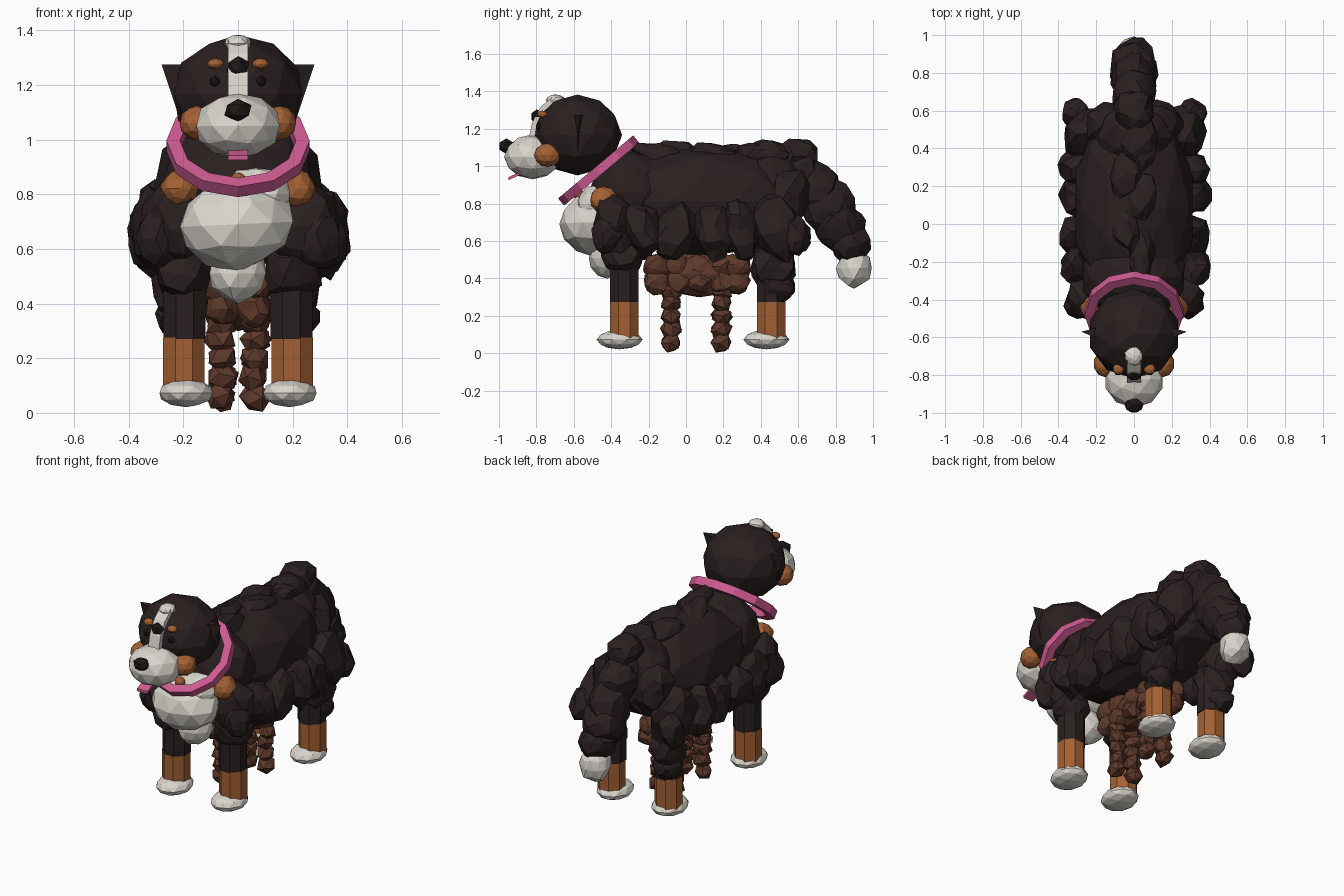
import bpy, bmesh, math, random
from mathutils import Vector, Matrix, Euler

random.seed(7)
cube = bpy.data.objects.get("Cube")
if cube:
    bpy.data.objects.remove(cube)


def material(name, r, g, b):
    m = bpy.data.materials.new(name)
    m.use_nodes = True
    m.diffuse_color = (r, g, b, 1)
    m.node_tree.nodes["Principled BSDF"].inputs["Base Color"].default_value = (r, g, b, 1)
    return m


DARK = material("dark fur", 0.023, 0.014, 0.014)
BLACK = material("nose black", 0.014, 0.009, 0.009)
WHITE = material("white fur", 0.7, 0.67, 0.61)
TAN = material("tan fur", 0.37, 0.118, 0.033)
BROWN = material("brown curls", 0.11, 0.04, 0.023)
PINK = material("pink", 0.62, 0.105, 0.29)


def finish(name, bm, mat):
    bmesh.ops.recalc_face_normals(bm, faces=bm.faces)
    me = bpy.data.meshes.new(name)
    bm.to_mesh(me)
    bm.free()
    me.materials.append(mat)
    ob = bpy.data.objects.new(name, me)
    bpy.context.collection.objects.link(ob)
    return ob


def blobs(name, mat, items, jitter=0.0, sub=2, spin=0.0):
    """Faceted ellipsoids given as (location, radii), gathered in one object."""
    bm = bmesh.new()
    for loc, radii in items:
        turn = Euler([random.uniform(-spin, spin) for _ in range(3)]).to_matrix()
        new = bmesh.ops.create_icosphere(bm, subdivisions=sub, radius=1)["verts"]
        for v in new:
            p = v.co * (1 + random.uniform(-jitter, jitter))
            p = Vector((p.x * radii[0], p.y * radii[1], p.z * radii[2]))
            v.co = turn @ p + Vector(loc)
    return finish(name, bm, mat)


def both(items):
    """Mirror blob items across the middle."""
    return items + [((-l[0], l[1], l[2]), r) for l, r in items]


def tube(name, mat, x, y, z0, z1, r, sides=8):
    bm = bmesh.new()
    bmesh.ops.create_cone(bm, cap_ends=True, segments=sides, radius1=r, radius2=r,
                          depth=z1 - z0, matrix=Matrix.Translation((x, y, (z0 + z1) / 2))
                          @ Matrix.Rotation(math.pi / sides, 4, 'Z'))
    return finish(name, bm, mat)


def hull(name, mat, points):
    bm = bmesh.new()
    for p in points:
        bm.verts.new(p)
    bmesh.ops.convex_hull(bm, input=bm.verts)
    return finish(name, bm, mat)


# Torso: long ellipsoid, filled out at the neck and rump
blobs("body", DARK, [((0, 0.09, 0.81), (0.325, 0.58, 0.295))])
blobs("neck", DARK, [((0, -0.28, 0.86), (0.28, 0.24, 0.23))], 0.02)
blobs("rump", DARK, [((0, 0.46, 0.87), (0.22, 0.2, 0.24))], 0.04)

# Shaggy coat along the flanks, shoulders, haunches and spine
flank = [((0.3, y, 0.66), (0.1, r, 0.155))
         for y, r in ((-0.23, 0.1), (-0.06, 0.1), (0.15, 0.11), (0.3, 0.09))]
blobs("flank_fur", DARK, both(flank), 0.18, 2, 0.3)
shoulder = [((0.24, -0.38, 0.69), (0.12, 0.12, 0.17)),
            ((0.29, -0.42, 0.64), (0.08, 0.08, 0.12)),
            ((0.2, -0.34, 0.52), (0.11, 0.12, 0.11))]
blobs("shoulder_fur", DARK, both(shoulder), 0.13, 2, 0.25)
haunch = [((0.25, 0.48, 0.66), (0.12, 0.14, 0.19)),
          ((0.14, 0.54, 0.84), (0.12, 0.11, 0.16)),
          ((0.31, 0.58, 0.63), (0.08, 0.08, 0.11)),
          ((0.21, 0.47, 0.47), (0.1, 0.12, 0.14)),
          ((0.22, 0.5, 0.35), (0.08, 0.09, 0.075))]
blobs("haunch_fur", DARK, both(haunch), 0.14, 2, 0.3)
spine = [((0.04 * (-1) ** i, -0.15 + 0.14 * i, 1.06), (0.075, 0.14, 0.065))
         for i in range(5)]
blobs("spine_fur", DARK, spine, 0.18, 2, 0.35)
blobs("rump_fur", DARK, [((0, 0.6, 1.06), (0.1, 0.11, 0.1)),
                         ((0.03, 0.45, 1.06), (0.1, 0.12, 0.08))], 0.15, 2, 0.3)

# Chest bib and tan shoulder patches
blobs("chest", WHITE, [((-0.005, -0.5, 0.69), (0.215, 0.175, 0.165)),
                       ((0.06, -0.48, 0.79), (0.14, 0.11, 0.11))], 0.05, 2, 0.1)
blobs("lower_chest", WHITE, [((0, -0.42, 0.51), (0.105, 0.1, 0.105))], 0.07)
blobs("shoulder_patch", TAN, both([((0.215, -0.44, 0.82), (0.07, 0.075, 0.068))]), 0.08)
blobs("throat_patch", TAN, [((0, -0.575, 0.85), (0.03, 0.03, 0.03))])

# Legs with stockings and paws
for end, y, paw_y in (("front", -0.33, -0.355), ("hind", 0.455, 0.43)):
    for side, s in (("left", 1), ("right", -1)):
        tube(f"{end}_{side}_upper_leg", DARK, s * 0.195, y, 0.27, 0.56, 0.083)
        tube(f"{end}_{side}_stocking", TAN, s * 0.198, y, 0.08, 0.275, 0.082)
        blobs(f"{end}_{side}_paw", WHITE, [((s * 0.19, paw_y, 0.073), (0.102, 0.123, 0.052))])

# Bushy tail curving down to a white tip
tail = [((0, 0.61, 0.95), (0.1, 0.12, 0.15)), ((0, 0.69, 0.88), (0.12, 0.13, 0.15)),
        ((0, 0.76, 0.78), (0.125, 0.14, 0.15)), ((0, 0.82, 0.68), (0.125, 0.14, 0.13)),
        ((0, 0.875, 0.59), (0.11, 0.11, 0.11))]
blobs("tail", DARK, tail, 0.12, 2, 0.4)
blobs("tail_tip", WHITE, [((0, 0.9, 0.455), (0.09, 0.095, 0.105))], 0.09)

# Curly brown bundle beneath the belly, on four knobbly supports
curls = [((x, y, z), (0.062, 0.075, 0.07))
         for x in (-0.06, 0.06) for y in (-0.15, -0.04, 0.08, 0.19, 0.27) for z in (0.385, 0.46)]
blobs("belly_curls", BROWN, curls, 0.15, 2, 0.6)
blobs("belly_core", BROWN, [((0, 0.07, 0.42), (0.12, 0.26, 0.12))], 0.06)
knobs = [((0.063 + random.uniform(-0.012, 0.012), y, z), (0.057, 0.06, 0.055))
         for y in (-0.08, 0.19) for z in (0.058, 0.13, 0.2, 0.27, 0.33)]
blobs("curly_supports", BROWN, both(knobs), 0.12, 1, 0.8)

# Head, muzzle and cheeks
blobs("head", DARK, [((0, -0.58, 1.167), (0.245, 0.238, 0.216))])
blobs("muzzle", WHITE, [((0, -0.82, 1.05), (0.16, 0.153, 0.12))])
blobs("cheeks", TAN, both([((0.15, -0.74, 1.06), (0.065, 0.072, 0.064))]))
blobs("nose", BLACK, [((0, -0.96, 1.107), (0.055, 0.044, 0.042))], 0, 1)
for side, s in (("left", 1), ("right", -1)):
    hull(f"{side}_ear", DARK, [(s * 0.16, -0.62, 1.275), (s * 0.28, -0.57, 1.275),
                               (s * 0.16, -0.54, 1.275), (s * 0.208, -0.58, 1.06)])

# Blaze up the forehead with its dark spot and white crown tuft
path = [(-0.83, 1.13), (-0.808, 1.23), (-0.768, 1.305), (-0.71, 1.355)]
bm = bmesh.new()
rows = [[bm.verts.new((x, y, z)) for x in (-0.037, 0.037)] for y, z in path]
for a, b in zip(rows, rows[1:]):
    bm.faces.new((a[0], a[1], b[1], b[0]))
blaze = finish("blaze", bm, WHITE)
solid = blaze.modifiers.new("thickness", 'SOLIDIFY')
solid.thickness = 0.03
solid.offset = 0
blobs("crown_tuft", WHITE, [((0, -0.697, 1.352), (0.048, 0.05, 0.034))], 0.08)
blobs("forehead_spot", BLACK, [((0, -0.797, 1.265), (0.046, 0.034, 0.04))], 0, 1)
blobs("brows", TAN, both([((0.082, -0.767, 1.277), (0.031, 0.029, 0.02))]))
blobs("eyes", BLACK, both([((0.085, -0.782, 1.213), (0.022, 0.022, 0.022))]), 0, 1)

# Tongue
hull("tongue", PINK, [(x, y, z + dz) for x in (-0.036, 0.036)
                      for y, z in ((-0.95, 0.925), (-0.84, 0.975)) for dz in (0, 0.016)])

# Collar: tilted square-section ring
bm = bmesh.new()
tilt = Matrix.Translation((0, -0.467, 0.977)) @ Matrix.Rotation(math.radians(40), 4, 'X')
section = [(0.212, -0.025), (0.262, -0.025), (0.262, 0.025), (0.212, 0.025)]
N = 12
rings = [[bm.verts.new(tilt @ Vector((r * math.cos(a), r * math.sin(a), z))) for r, z in section]
         for a in (math.tau * i / N for i in range(N))]
for i in range(N):
    a, b = rings[i], rings[(i + 1) % N]
    for j in range(4):
        k = (j + 1) % 4
        bm.faces.new((a[j], a[k], b[k], b[j]))
finish("collar", bm, PINK)
